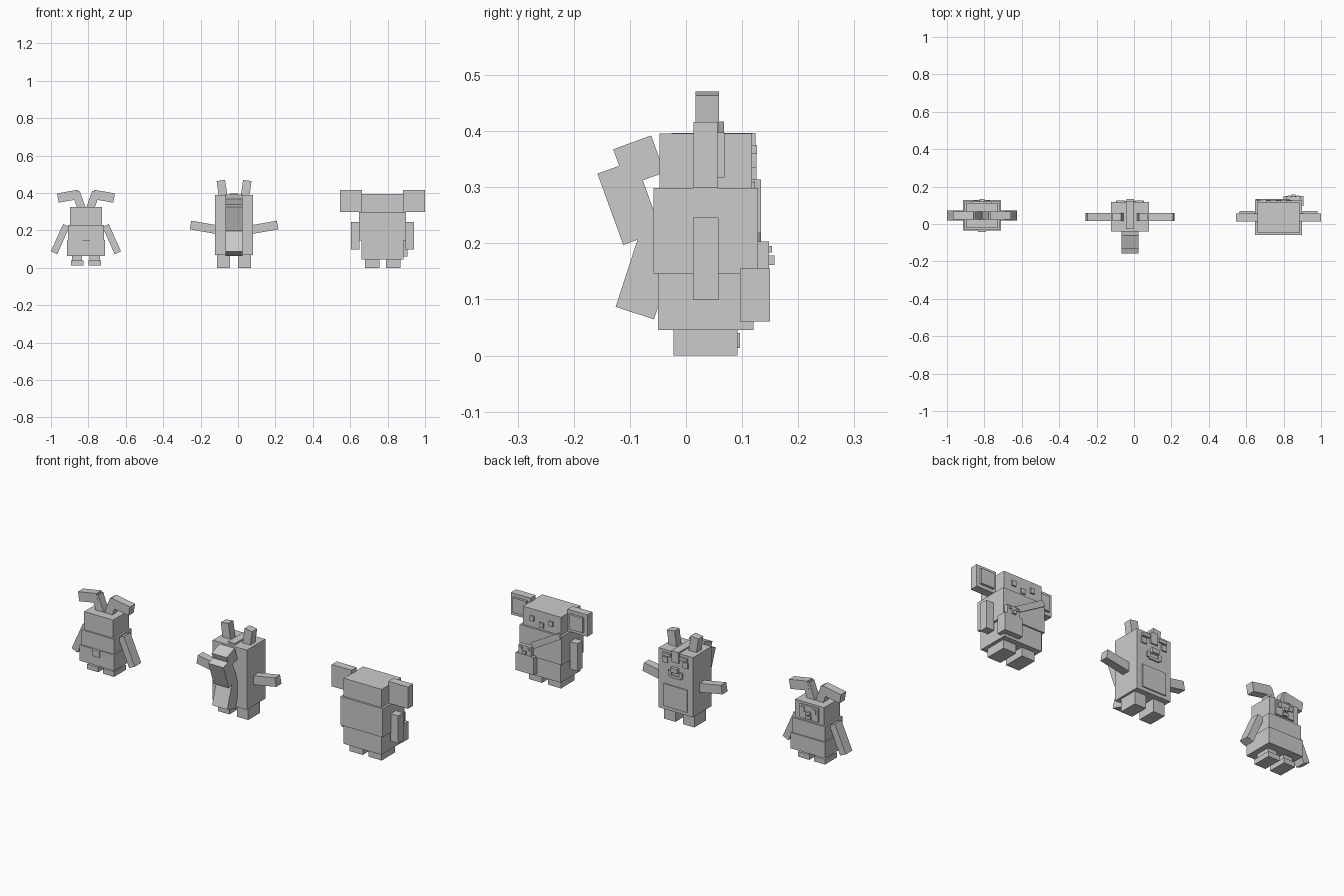
import bpy
import bmesh
from math import radians
from mathutils import Matrix, Vector

cube = bpy.data.objects.get("Cube")
if cube:
    bpy.data.objects.remove(cube, do_unlink=True)

shade = (.6, .6, .6, 1)
grey = bpy.data.materials.new("plain_grey")
grey.use_nodes = True
grey.diffuse_color = shade
grey.node_tree.nodes["Principled BSDF"].inputs["Base Color"].default_value = shade


def block(name, centre, size, turn=0, axis="Y"):
    """Make a box, turned about one axis in degrees; return its centre and size."""
    bm = bmesh.new()
    bmesh.ops.create_cube(bm, size=1, matrix=Matrix.Diagonal((*size, 1)))
    mesh = bpy.data.meshes.new(name)
    bm.to_mesh(mesh)
    bm.free()
    mesh.materials.append(grey)
    part = bpy.data.objects.new(name, mesh)
    part.matrix_world = Matrix.Translation(centre) @ Matrix.Rotation(radians(turn), 4, axis)
    bpy.context.collection.objects.link(part)
    return Vector(centre), Vector(size)


def beside(host, name, size, x=0, y=0, z=0, turn=0, axis="Y"):
    """Add a box at an offset from the middle of its host."""
    return block(name, host[0] + Vector((x, y, z)), size, turn, axis)


def above(host, name, size):
    """Stack a box on top of its host."""
    return beside(host, name, size, z=(host[1].z + size[2]) / 2)


def on_face(host, name, size, x=0, z=0, turn=0):
    """Set a plate into the face of its host, half sunk."""
    return beside(host, name, size, x, host[1].y / 2, z, turn)


def pair(place, host, name, size, x, z=0, turn=0):
    """Place a box and its mirror image on the left and right of the host."""
    left = place(host, "left_" + name, size, x=x, z=z, turn=turn)
    right = place(host, "right_" + name, size, x=-x, z=z, turn=-turn)
    return left, right


# Big-eared figure: stacked body, limbs and ears
hips = block("big_ear_hips", (.773, .035, .096), (.226, .17, .1))
chest = above(hips, "big_ear_chest", (.25, .186, .153))
head = above(chest, "big_ear_head", (.226, .165, .097))
pair(beside, hips, "big_ear_foot", (.078, .114, .048), x=.056, z=-.072)
pair(beside, chest, "big_ear_arm", (.045, .045, .147), x=.146, z=-.05)
for ear in pair(beside, head, "big_ear", (.117, .043, .117), x=.168, z=.01):
    on_face(ear, "inner_ear", (.08, .024, .08))

# Big-eared face
pair(on_face, head, "big_ear_eye", (.025, .016, .026), x=.056)
on_face(head, "big_ear_nose", (.026, .016, .026), z=-.022)

# Shoulder strap and pouch with a little passenger
on_face(chest, "shoulder_strap", (.19, .012, .032), x=-.033, z=.03, turn=30)
pouch = beside(hips, "pouch", (.107, .053, .095), x=.08, y=.088, z=.012)
passenger = above(pouch, "passenger_head", (.075, .05, .048))
pair(on_face, passenger, "passenger_eye", (.014, .01, .012), x=.022, z=.01)
on_face(passenger, "passenger_nose", (.022, .02, .017), z=-.01)

# Crested figure: stacked body, limbs and ears
body = block("crested_body", (-.021, .038, .147), (.203, .157, .157))
head = above(body, "crested_head", (.203, .157, .163))
on_face(body, "belly_panel", (.14, .012, .12))
pair(beside, body, "crested_foot", (.068, .1, .07), x=.056, z=-.112)
pair(beside, body, "crested_arm", (.14, .044, .047), x=.164, z=.07, turn=-10)
pair(beside, head, "crested_ear", (.046, .042, .095), x=.064, z=.113, turn=8)

# Crest running over the head, and the face below it
beside(head, "crest_stripe", (.042, .15, .06), y=.011, z=.06)
pair(on_face, head, "crested_brow", (.045, .02, .016), x=.05, z=.06)
pair(on_face, head, "crested_eye", (.03, .014, .03), x=.06, z=.03)
on_face(head, "crested_nose", (.04, .034, .024), z=-.01)
pair(on_face, head, "crested_cheek", (.018, .014, .03), x=.033, z=-.034)
on_face(head, "crested_chin", (.06, .014, .014), z=-.05)

# Bushy tail in three bent segments
for name, y, z, length, tilt in (
    ("tail_base", -.106, 0, .15, -18),
    ("tail_middle", -.139, .126, .135, 20),
    ("tail_tip", -.122, .2, .07, 20),
):
    beside(body, name, (.09, .072, length), y=y, z=z, turn=tilt, axis="X")

# Flop-eared figure: stacked body, limbs and tail
hips = block("flop_ear_hips", (-.813, .046, .107), (.205, .164, .085))
chest = above(hips, "flop_ear_chest", (.192, .15, .08))
head = above(chest, "flop_ear_head", (.172, .133, .097))
pair(beside, hips, "flop_ear_leg", (.054, .08, .04), x=.047, z=-.055)
pair(beside, hips, "flop_ear_foot", (.066, .1, .027), x=.047, z=-.08)
pair(beside, chest, "flop_ear_arm", (.037, .055, .16), x=.138, z=-.036, turn=-24)
pair(beside, head, "ear_stem", (.043, .042, .095), x=.038, z=.082, turn=20)
pair(beside, head, "ear_flap", (.112, .044, .05), x=.095, z=.105, turn=10)
beside(hips, "stub_tail", (.041, .04, .035), y=-.07, z=.025)

# Flop-eared face plate with eyes, nose and teeth
plate = on_face(head, "face_plate", (.11, .016, .074))
pair(on_face, plate, "flop_ear_eye", (.02, .01, .024), x=.034, z=.015)
on_face(plate, "flop_ear_nose", (.028, .024, .015))
on_face(plate, "flop_ear_teeth", (.03, .014, .016), z=-.024)
